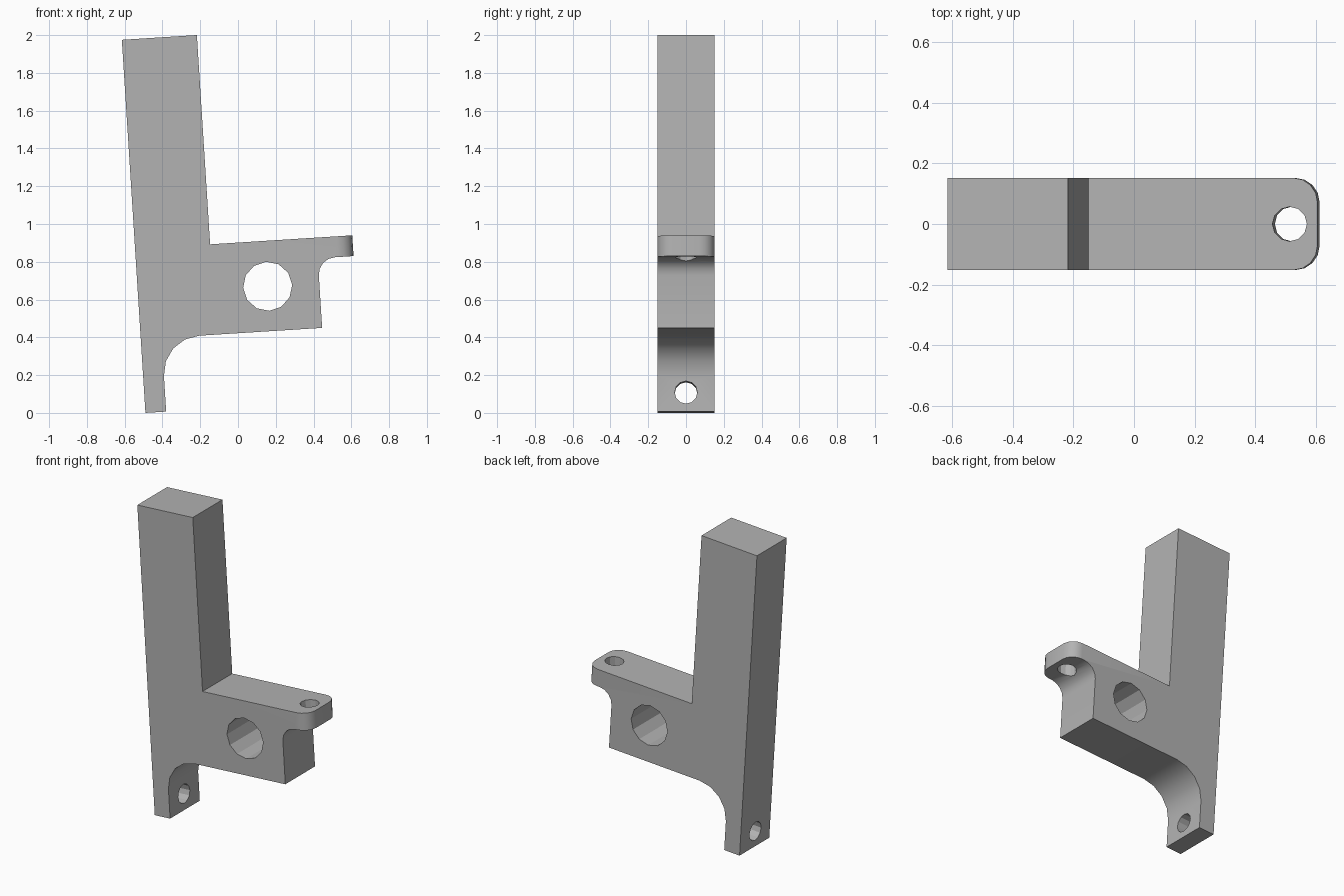
import bpy
import bmesh
from math import radians, sin, cos, pi
from mathutils import Matrix, Vector

cube = bpy.data.objects.get("Cube")
if cube:
    bpy.data.objects.remove(cube, do_unlink=True)

HALF = 0.152          # half thickness of the bracket
TILT = radians(3.62)  # lean of the whole bracket
# Bracket frame: foot corner at the origin, leaning back
frame = Matrix.Translation((-0.49, 0, 0)) @ Matrix.Rotation(-TILT, 4, 'Y')

grey = bpy.data.materials.new("plain_grey")
grey.use_nodes = True
grey.diffuse_color = (0.45, 0.45, 0.45, 1)
grey.node_tree.nodes["Principled BSDF"].inputs["Base Color"].default_value = grey.diffuse_color


def make_object(name, bm):
    bmesh.ops.recalc_face_normals(bm, faces=bm.faces[:])
    mesh = bpy.data.meshes.new(name)
    bm.to_mesh(mesh)
    bm.free()
    mesh.materials.append(grey)
    obj = bpy.data.objects.new(name, mesh)
    bpy.context.collection.objects.link(obj)
    obj.matrix_world = frame
    return obj


def fillet(cx, cz, r, start, end, steps=4):
    angles = [radians(start + (end - start) * i / steps) for i in range(steps + 1)]
    return [(cx + r * cos(a), cz + r * sin(a)) for a in angles]


# Side profile: post, foot, arm and tab
profile = [(0, 0), (0.11, 0)]
profile += fillet(0.31, 0.19, 0.2, 180, 90)      # foot to arm
profile += [(0.962, 0.39)]
profile += fillet(1.052, 0.669, 0.09, 180, 90)   # arm to tab
profile += [(1.152, 0.759), (1.152, 0.869), (0.398, 0.869), (0.398, 1.979), (0, 1.979)]

bm = bmesh.new()
face = bm.faces.new([bm.verts.new((x, -HALF, z)) for x, z in profile])
result = bmesh.ops.extrude_face_region(bm, geom=[face])
moved = [v for v in result["geom"] if isinstance(v, bmesh.types.BMVert)]
bmesh.ops.translate(bm, verts=moved, vec=(0, 2 * HALF, 0))

# Round the two outer corners of the tab
corners = [e for e in bm.edges
           if all(v.co.x > 1.15 for v in e.verts)
           and abs(e.verts[0].co.y - e.verts[1].co.y) < 0.01]
bmesh.ops.bevel(bm, geom=corners, offset=0.08, segments=4, profile=0.5, affect='EDGES')
bracket = make_object("bracket", bm)


def drill(name, centre, axis, radius, sides):
    bm = bmesh.new()
    turn = Vector((0, 0, 1)).rotation_difference(Vector(axis)).to_matrix().to_4x4()
    bmesh.ops.create_cone(bm, cap_ends=True, segments=sides, radius1=radius, radius2=radius,
                          depth=0.5, matrix=Matrix.Translation(centre) @ turn)
    cutter = make_object(name, bm)
    cutter.hide_render = True
    mod = bracket.modifiers.new(name, 'BOOLEAN')
    mod.operation = 'DIFFERENCE'
    mod.solver = 'EXACT'
    mod.object = cutter
    bpy.context.view_layer.objects.active = bracket
    bpy.ops.object.modifier_apply(modifier=name)
    bpy.data.objects.remove(cutter, do_unlink=True)


# Holes through the arm, the tab and the foot
drill("arm_hole", (0.688, 0, 0.628), (0, 1, 0), 0.13, 12)
drill("tab_hole", (1.06, 0, 0.869), (0, 0, 1), 0.057, 12)
drill("foot_hole", (0.05, 0, 0.102), (1, 0, 0), 0.06, 12)

# Smooth the fillets, keep the edges crisp
bpy.ops.object.select_all(action='DESELECT')
bracket.select_set(True)
bpy.context.view_layer.objects.active = bracket
bpy.ops.object.shade_smooth_by_angle(angle=radians(29))
